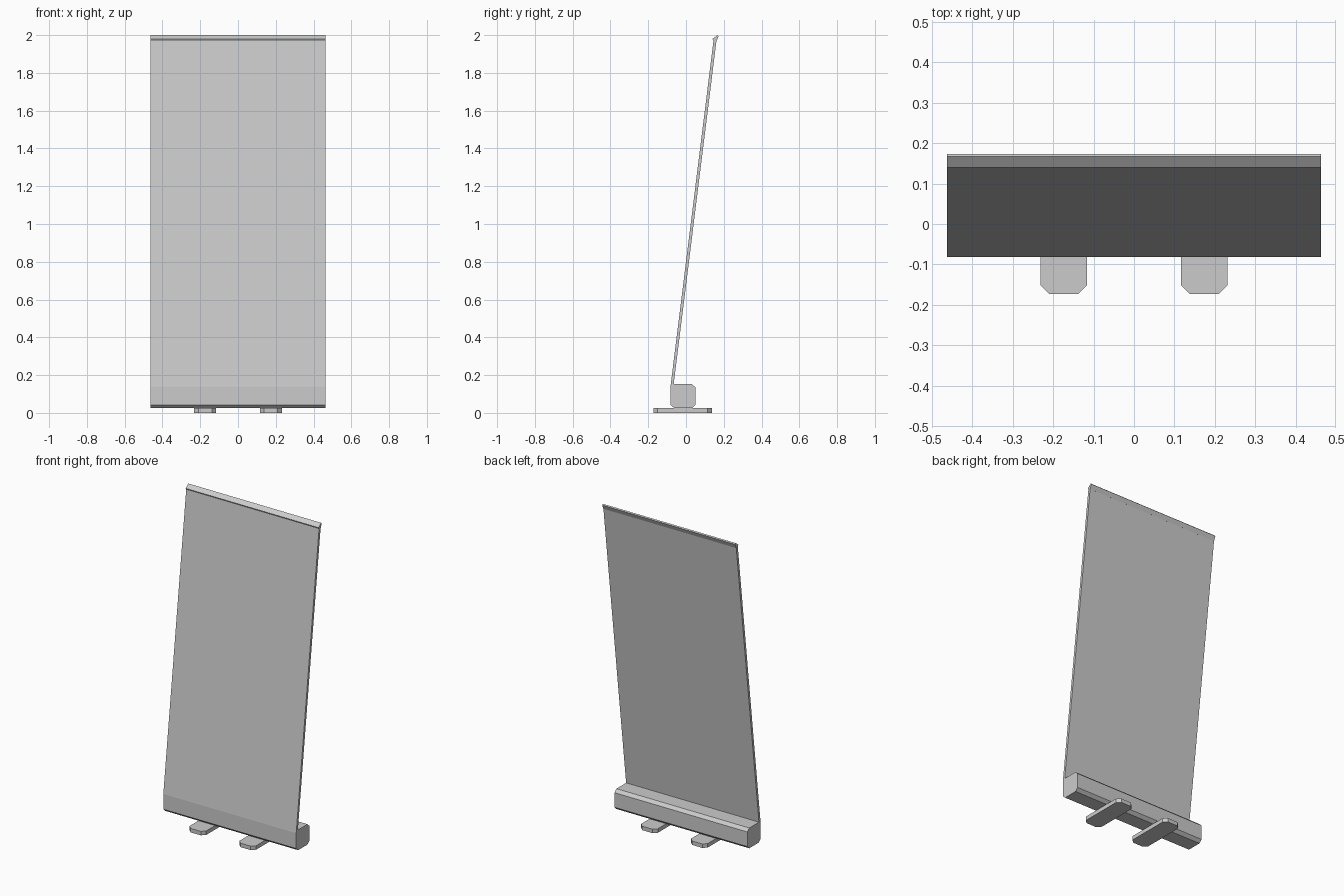
import bpy, bmesh
from mathutils import Vector

if "Cube" in bpy.data.objects:
    bpy.data.objects.remove(bpy.data.objects["Cube"])

HALF_W = 0.463


def prism(name, points, direction):
    """Solid made by sweeping a closed 3D outline along a direction."""
    bm = bmesh.new()
    face = bm.faces.new([bm.verts.new(p) for p in points])
    ext = bmesh.ops.extrude_face_region(bm, geom=[face])
    verts = [g for g in ext["geom"] if isinstance(g, bmesh.types.BMVert)]
    bmesh.ops.translate(bm, verts=verts, vec=Vector(direction))
    bmesh.ops.recalc_face_normals(bm, faces=bm.faces)
    mesh = bpy.data.meshes.new(name)
    bm.to_mesh(mesh)
    bm.free()
    obj = bpy.data.objects.new(name, mesh)
    bpy.context.collection.objects.link(obj)
    return obj


def full_width(name, profile):
    """Sweep a (y, z) side profile over the whole width."""
    return prism(name, [(-HALF_W, y, z) for y, z in profile], (2 * HALF_W, 0, 0))


# Base housing with chamfered edges; its front lip meets the leaning panel
full_width("base_housing", [
    (-0.062, 0.025), (0.031, 0.025), (0.050, 0.043), (0.050, 0.135),
    (0.031, 0.153), (-0.080, 0.153), (-0.082, 0.140), (-0.082, 0.043)])

# Leaning display panel
full_width("display_panel", [
    (-0.0815, 0.145), (-0.066, 0.145), (0.162, 1.975), (0.146, 1.975)])

# Top clamp rail
full_width("top_rail", [
    (0.147, 1.966), (0.161, 1.966), (0.173, 1.994), (0.167, 2.0), (0.140, 1.980)])

# Two flat feet with clipped corners
X0, X1, Y0, Y1, C = 0.116, 0.232, -0.173, 0.137, 0.022
for side, name in ((-1, "left_foot"), (1, "right_foot")):
    outline = [(X0 + C, Y0), (X1 - C, Y0), (X1, Y0 + C), (X1, Y1 - C),
               (X1 - C, Y1), (X0 + C, Y1), (X0, Y1 - C), (X0, Y0 + C)]
    prism(name, [(side * x, y, 0) for x, y in outline], (0, 0, 0.025))
